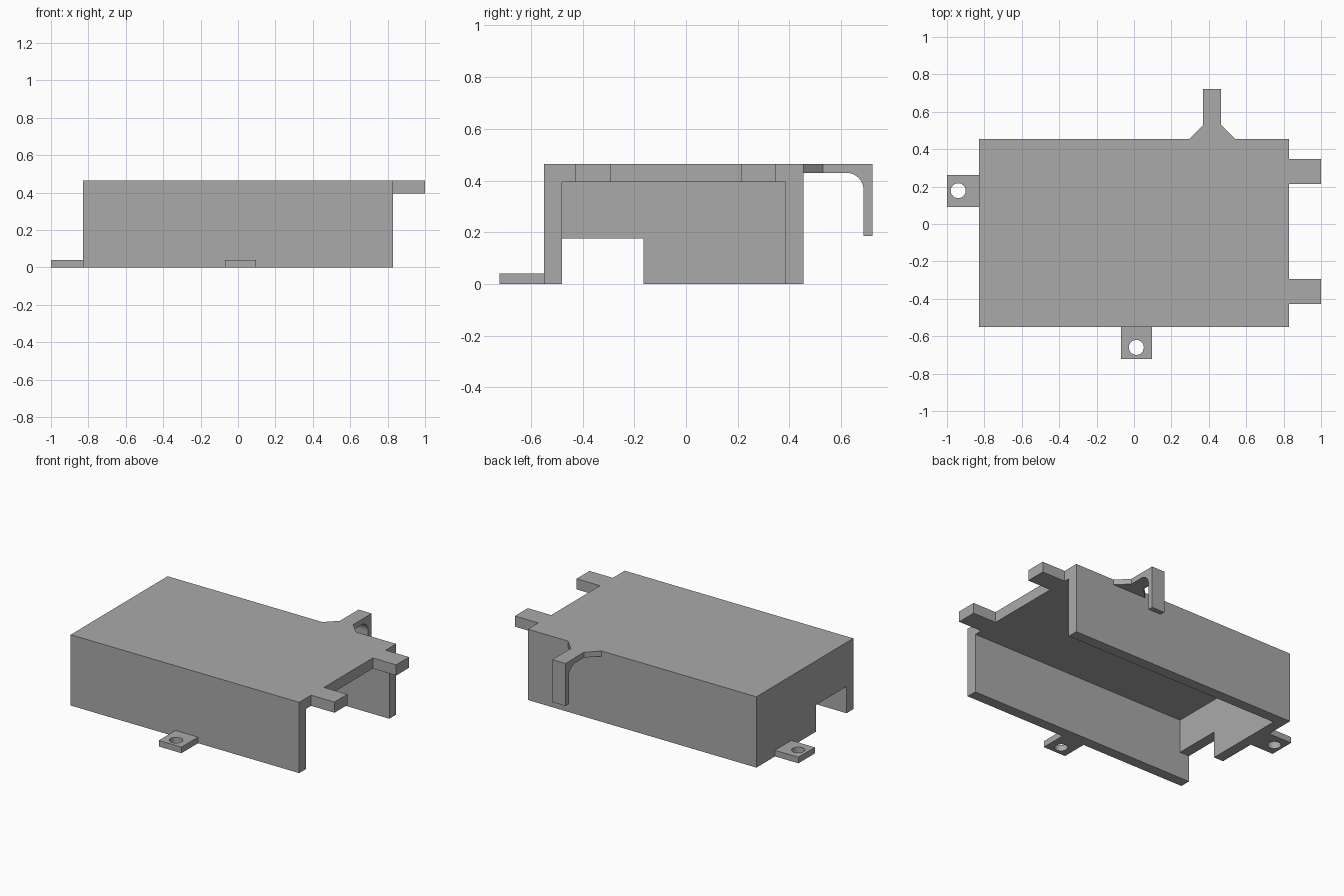
import bpy, bmesh, math
from mathutils import Matrix

cube = bpy.data.objects.get("Cube")
if cube:
    bpy.data.objects.remove(cube, do_unlink=True)

grey = bpy.data.materials.new("plain grey")
grey.use_nodes = True
COLOUR = (0.4, 0.4, 0.4, 1)
grey.diffuse_color = COLOUR
grey.node_tree.nodes["Principled BSDF"].inputs["Base Color"].default_value = COLOUR

# Profile (y, z) pushed along x, or plan (x, y) pushed along z
ALONG_X = Matrix(((0, 0, 1, 0), (1, 0, 0, 0), (0, 1, 0, 0), (0, 0, 0, 1)))
ALONG_Z = Matrix.Identity(4)


def extrude(name, loops, low, high, frame):
    """Solid from an outline plus optional hole loops, between two levels."""
    curve = bpy.data.curves.new(name, "CURVE")
    curve.dimensions = "2D"
    curve.fill_mode = "BOTH"
    curve.extrude = (high - low) / 2
    for loop in loops:
        spline = curve.splines.new("POLY")
        spline.points.add(len(loop) - 1)
        for point, (u, v) in zip(spline.points, loop):
            point.co = (u, v, 0, 1)
        spline.use_cyclic_u = True
    helper = bpy.data.objects.new(name + " outline", curve)
    bpy.context.collection.objects.link(helper)
    graph = bpy.context.evaluated_depsgraph_get()
    mesh = bpy.data.meshes.new_from_object(helper.evaluated_get(graph))
    bpy.data.objects.remove(helper, do_unlink=True)
    bm = bmesh.new()
    bm.from_mesh(mesh)
    bmesh.ops.remove_doubles(bm, verts=bm.verts, dist=1e-4)
    bmesh.ops.transform(bm, verts=bm.verts,
                        matrix=frame @ Matrix.Translation((0, 0, (low + high) / 2)))
    bmesh.ops.recalc_face_normals(bm, faces=bm.faces)
    for face in bm.faces:
        face.smooth = False
    bm.to_mesh(mesh)
    bm.free()
    mesh.name = name
    mesh.materials.clear()
    mesh.materials.append(grey)
    obj = bpy.data.objects.new(name, mesh)
    bpy.context.collection.objects.link(obj)
    return obj


def rect(u0, u1, v0, v1):
    return [(u0, v0), (u1, v0), (u1, v1), (u0, v1)]


def arc(u, v, radius, start, end, steps):
    angles = [math.radians(start + (end - start) * i / steps) for i in range(steps + 1)]
    return [(u + radius * math.cos(a), v + radius * math.sin(a)) for a in angles]


END, FRONT, BACK, TOP, WALL = 0.83, -0.55, 0.455, 0.465, 0.07
inner_front, inner_back, ceiling = FRONT + WALL, BACK - WALL, TOP - WALL

# Cover: top with front and back walls, open at one end
extrude("cover", [[(FRONT, 0), (inner_front, 0), (inner_front, ceiling),
                   (inner_back, ceiling), (inner_back, 0), (BACK, 0),
                   (BACK, TOP), (FRONT, TOP)]], -END, END, ALONG_X)

# End wall with a notch beside the front wall
extrude("end_wall", [[(inner_front, 0.175), (-0.165, 0.175), (-0.165, 0),
                      (inner_back, 0), (inner_back, ceiling), (inner_front, ceiling)]],
        -END, -END + WALL, ALONG_X)

# Lugs over the open end
for name, y in (("front_lug", -0.36), ("back_lug", 0.28)):
    extrude(name, [rect(END, 1, y - 0.067, y + 0.067)], ceiling, TOP, ALONG_Z)

# Screw tabs at the base
extrude("front_tab", [rect(-0.07, 0.095, -0.722, FRONT),
                      arc(0.0125, -0.66, 0.04, 0, 345, 23)], 0, 0.04, ALONG_Z)
extrude("end_tab", [rect(-1, -END, 0.092, 0.262),
                    arc(-0.94, 0.178, 0.04, 0, 345, 23)], 0, 0.04, ALONG_Z)

# Rear clip: rounded hook with a gusset on each side of its root
tip, under, clip_left, clip_right = 0.722, 0.43, 0.37, 0.465
extrude("clip_hook", [[(BACK, TOP), (BACK, under)]
                      + arc(0.62, under - 0.067, 0.067, 90, 0, 10)
                      + [(0.687, 0.185), (tip, 0.185), (tip, TOP)]],
        clip_left, clip_right, ALONG_X)
for name, root, side in (("clip_gusset_right", clip_left, -1),
                         ("clip_gusset_left", clip_right, 1)):
    extrude(name, [[(root, BACK), (root + side * 0.075, BACK), (root, BACK + 0.075)]],
            under, TOP, ALONG_Z)
